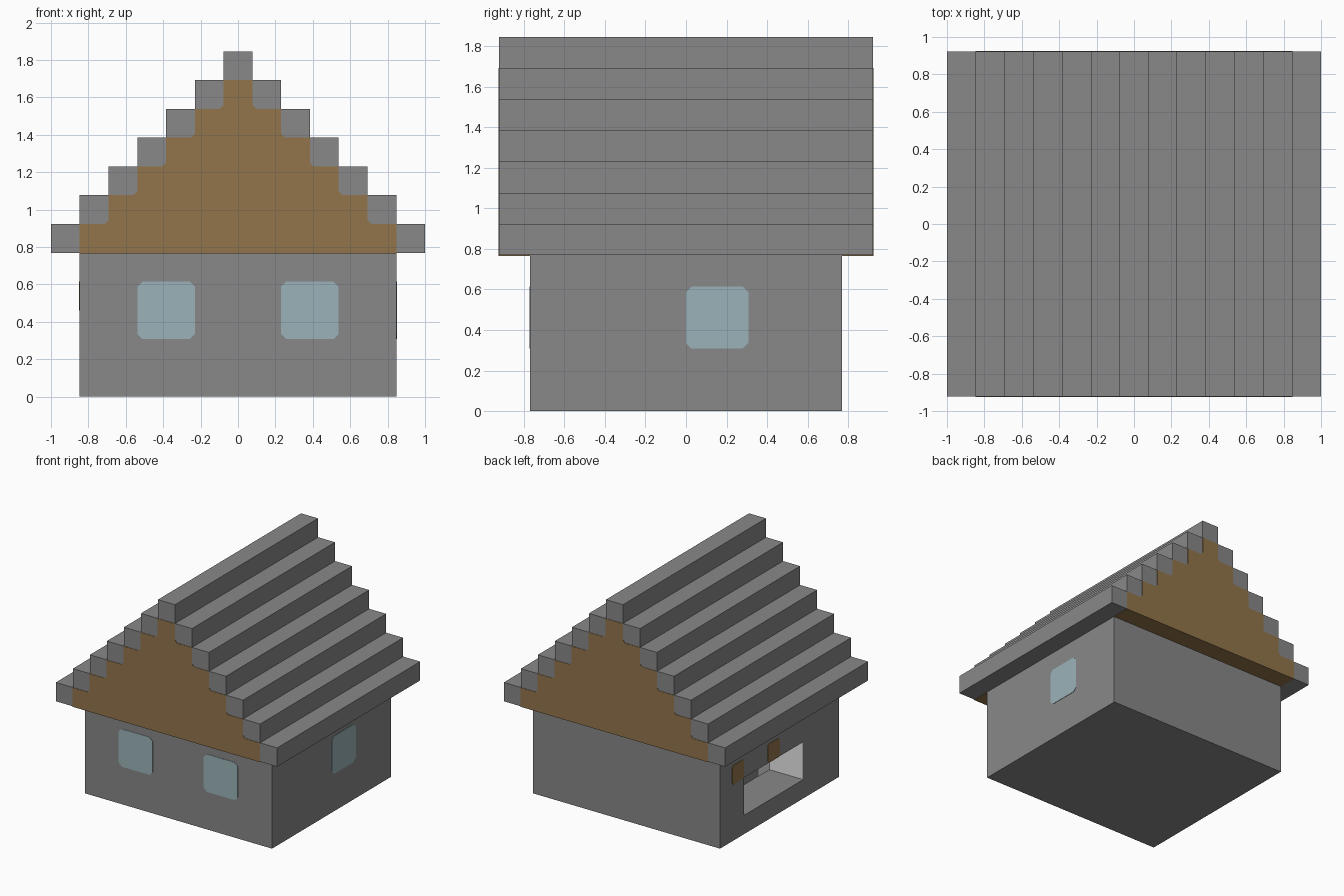
import bpy
import bmesh
from mathutils import Vector

U = 2 / 13          # size of one building block
SKIN = 0.003        # thickness of painted plates
CUT = 0.028         # corner trim of painted plates

if "Cube" in bpy.data.objects:
    bpy.data.objects.remove(bpy.data.objects["Cube"], do_unlink=True)


def material(name, rgb):
    m = bpy.data.materials.new(name)
    m.use_nodes = True
    m.diffuse_color = (*rgb, 1)
    m.node_tree.nodes["Principled BSDF"].inputs["Base Color"].default_value = (*rgb, 1)
    return m


STONE = material("stone_grey", (0.246, 0.246, 0.246))
WOOD = material("wood_brown", (0.287, 0.178, 0.07))
GLASS = material("glass_blue", (0.328, 0.45, 0.485))
WHITE = material("plaster_white", (0.85, 0.85, 0.85))


def prism(name, points, depth, mat):
    """Extrude a closed 3D outline along the depth vector."""
    bm = bmesh.new()
    face = bm.faces.new([bm.verts.new(p) for p in points])
    ext = bmesh.ops.extrude_face_region(bm, geom=[face])
    moved = [g for g in ext["geom"] if isinstance(g, bmesh.types.BMVert)]
    bmesh.ops.translate(bm, verts=moved, vec=depth)
    bmesh.ops.recalc_face_normals(bm, faces=bm.faces)
    mesh = bpy.data.meshes.new(name)
    bm.to_mesh(mesh)
    bm.free()
    mesh.materials.append(mat)
    obj = bpy.data.objects.new(name, mesh)
    bpy.context.collection.objects.link(obj)
    return obj


def box(name, lo, hi, mat):
    """Box between two corners given in blocks."""
    (a, b, c), (d, e, f) = lo, hi
    base = [(a, b, c), (d, b, c), (d, e, c), (a, e, c)]
    return prism(name, [Vector(p) * U for p in base], Vector((0, 0, (f - c) * U)), mat)


def plate(name, axis, side, at, across, height, mat, trim=CUT):
    """Thin panel with trimmed corners, facing side along the axis."""
    (a0, a1), (z0, z1) = [[v * U for v in pair] for pair in (across, height)]
    if trim:
        outline = [(a0 + trim, z0), (a1 - trim, z0), (a1, z0 + trim), (a1, z1 - trim),
                   (a1 - trim, z1), (a0 + trim, z1), (a0, z1 - trim), (a0, z0 + trim)]
    else:
        outline = [(a0, z0), (a1, z0), (a1, z1), (a0, z1)]
    start = at * U - side * SKIN
    if axis == "x":
        pts, depth = [(start, a, z) for a, z in outline], Vector((2 * side * SKIN, 0, 0))
    else:
        pts, depth = [(a, start, z) for a, z in outline], Vector((0, 2 * side * SKIN, 0))
    return prism(name, pts, depth, mat)


def stepped(half, levels, base, fillet=0):
    """Stepped triangle outline in x and z, with optional trimmed inner corners."""
    right = []
    for i in range(levels):
        x, z = (half - i) * U, (5 + i) * U
        if i == 0:
            right.append((x, base))
        elif fillet:
            right += [(x + fillet, z), (x, z + fillet)]
        else:
            right.append((x, z))
        right.append((x, z + U))
    return right + [(-x, z) for x, z in reversed(right)]


# Walls, with a recess in the right side
walls = box("walls", (-5.5, -5, 0), (5.5, 5, 5), STONE)
cutter = box("recess_cutter", (-6, -2, 1), (-3.5, 3, 3), STONE)
cutter.hide_render = True
mod = walls.modifiers.new("recess", "BOOLEAN")
mod.operation = "DIFFERENCE"
mod.solver = "EXACT"
mod.object = cutter
bpy.context.view_layer.objects.active = walls
bpy.ops.object.modifier_apply(modifier="recess")
bpy.data.objects.remove(cutter, do_unlink=True)

# Stepped roof
prism("roof", [(x, -6 * U, z) for x, z in stepped(6.5, 7, 5 * U)],
      Vector((0, 12 * U, 0)), STONE)

# Timber gables filling the roof ends and the overhang undersides
for name, side in (("front_gable", -1), ("back_gable", 1)):
    outline = stepped(5.5, 6, 5 * U - SKIN, 0.02)
    prism(name, [(x, side * (6 * U + SKIN), z) for x, z in outline],
          Vector((0, -side * (U + SKIN), 0)), WOOD)

# Windows
for name, side in (("front_window_right", -1), ("front_window_left", 1)):
    span = sorted((side * 1.5, side * 3.5))
    plate(name, "y", -1, -5, span, (2, 4), GLASS)
plate("left_window", "x", 1, 5.5, (0, 2), (2, 4), GLASS)

# Timber blocks above the recess
for name, y in (("rear_timber_block", 3), ("middle_timber_block", 0)):
    plate(name, "x", -1, -5.5, (y, y + 1), (3, 4), WOOD, 0.015)

# White lining in the front corner of the recess
recess_side = plate("recess_side_lining", "y", 1, -2, (-5.49, -3.5), (1, 3), WHITE, 0)
recess_back = plate("recess_back_lining", "x", -1, -3.5, (-2, -1), (1, 3), WHITE, 0)
